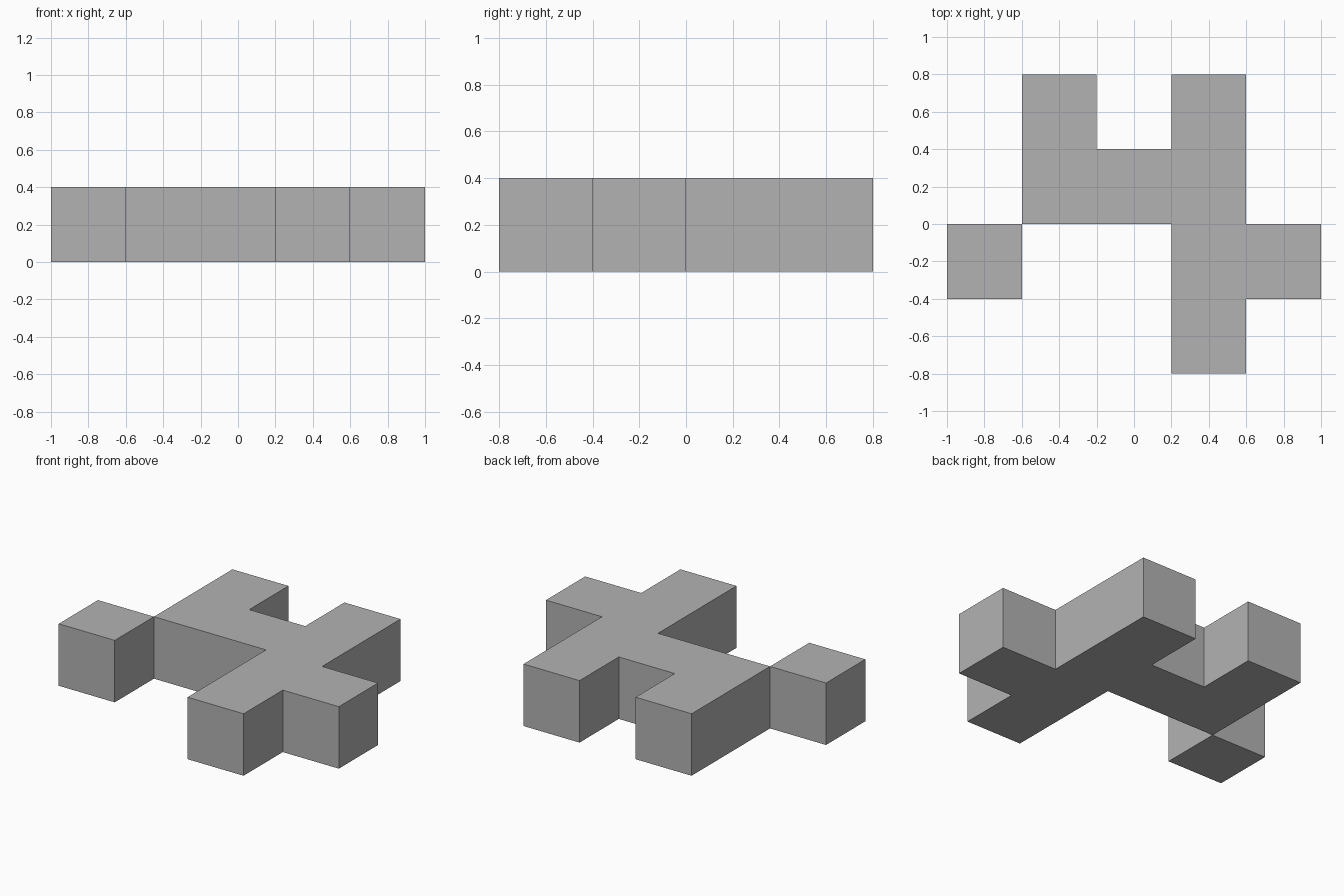
import bpy
import bmesh

cube = bpy.data.objects.get("Cube")
if cube:
    bpy.data.objects.remove(cube, do_unlink=True)

HEIGHT = 0.4

# Plain grey for every part
grey = bpy.data.materials.new("plain_grey")
grey.use_nodes = True
colour = (0.45, 0.45, 0.45, 1)
grey.diffuse_color = colour
grey.node_tree.nodes["Principled BSDF"].inputs["Base Color"].default_value = colour


def slab(name, outline):
    """Extrude a flat outline upward from the ground."""
    bm = bmesh.new()
    base = bm.faces.new([bm.verts.new((x, y, 0)) for x, y in outline])
    raised = bmesh.ops.extrude_face_region(bm, geom=[base])["geom"]
    verts = [v for v in raised if isinstance(v, bmesh.types.BMVert)]
    bmesh.ops.translate(bm, verts=verts, vec=(0, 0, HEIGHT))
    bmesh.ops.recalc_face_normals(bm, faces=bm.faces)
    mesh = bpy.data.meshes.new(name)
    bm.to_mesh(mesh)
    bm.free()
    mesh.materials.append(grey)
    obj = bpy.data.objects.new(name, mesh)
    bpy.context.collection.objects.link(obj)
    return obj


# Branching body: two back prongs, a cross bar, a front arm and a side stub
slab("branching_body", [
    (-0.6, 0), (0.2, 0), (0.2, -0.8), (0.6, -0.8), (0.6, -0.4),
    (1, -0.4), (1, 0), (0.6, 0), (0.6, 0.8), (0.2, 0.8),
    (0.2, 0.4), (-0.2, 0.4), (-0.2, 0.8), (-0.6, 0.8),
])

# Single block touching the body along one upright edge
slab("corner_block", [(-1, -0.4), (-0.6, -0.4), (-0.6, 0), (-1, 0)])
